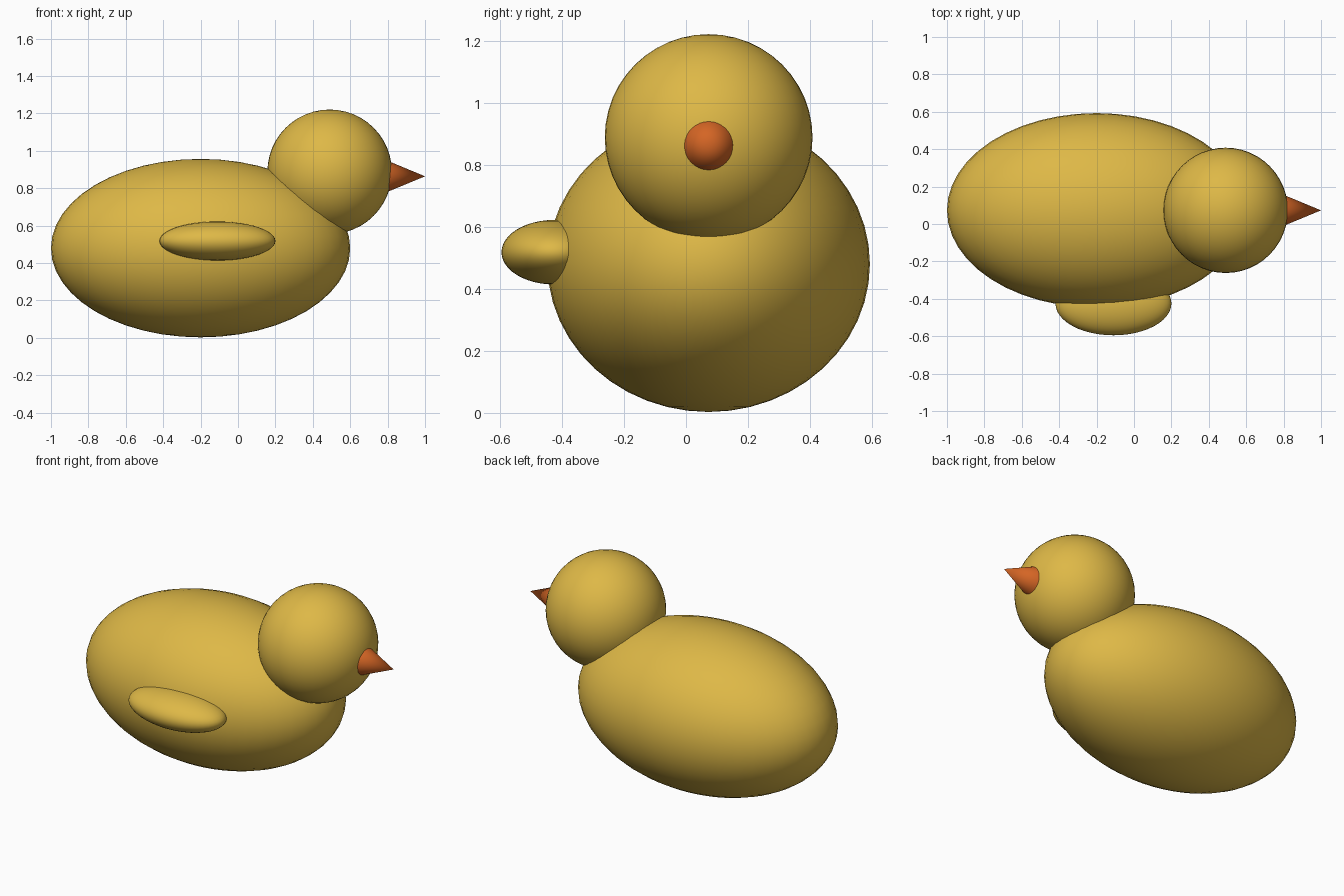
import bpy
import math

default_cube = bpy.data.objects.get("Cube")
if default_cube:
    bpy.data.objects.remove(default_cube, do_unlink=True)


def make_material(name, colour):
    mat = bpy.data.materials.new(name)
    mat.use_nodes = True
    mat.diffuse_color = colour
    bsdf = next(n for n in mat.node_tree.nodes if n.type == "BSDF_PRINCIPLED")
    bsdf.inputs["Base Color"].default_value = colour
    return mat


def finish(name, mat):
    obj = bpy.context.object
    obj.name = name
    obj.data.materials.append(mat)
    bpy.ops.object.transform_apply(location=False, rotation=True, scale=True)
    bpy.ops.object.shade_smooth_by_angle(angle=math.radians(40))
    return obj


def ellipsoid(name, centre, radii, mat):
    bpy.ops.mesh.primitive_uv_sphere_add(segments=48, ring_count=24, location=centre)
    bpy.context.object.scale = radii
    return finish(name, mat)


yellow = make_material("duckling yellow", (0.73, 0.48, 0.062, 1))
orange = make_material("beak orange", (0.66, 0.13, 0.018, 1))
MID_Y = 0.073

# Body and head
ellipsoid("body", (-0.2, MID_Y, 0.48), (0.8, 0.52, 0.477), yellow)
ellipsoid("head", (0.49, MID_Y, 0.888), (0.333, 0.335, 0.333), yellow)

# Single wing on the right side
ellipsoid("right_wing", (-0.11, -0.425, 0.518), (0.31, 0.17, 0.104), yellow)

# Beak, a cone pointing along +x
base_x, tip_x = 0.795, 1.0
bpy.ops.mesh.primitive_cone_add(
    vertices=32, radius1=0.085, radius2=0, depth=tip_x - base_x,
    location=((base_x + tip_x) / 2, MID_Y, 0.864), rotation=(0, math.pi / 2, 0))
finish("beak", orange)
